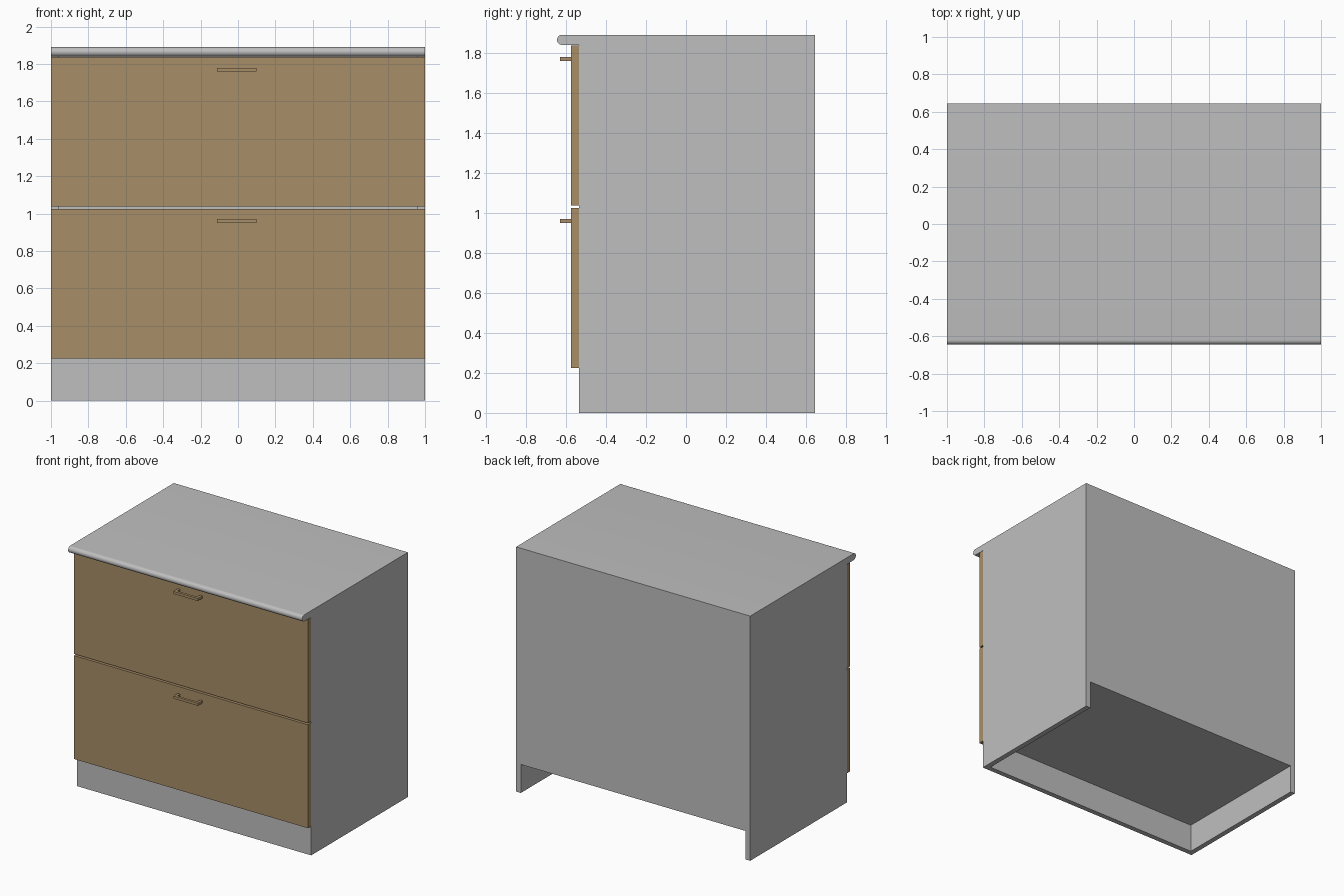
import bpy, bmesh, math
from mathutils import Vector

if "Cube" in bpy.data.objects:
    bpy.data.objects.remove(bpy.data.objects["Cube"])


def material(name, color):
    m = bpy.data.materials.new(name)
    m.diffuse_color = (*color, 1)
    m.use_nodes = True
    m.node_tree.nodes["Principled BSDF"].inputs["Base Color"].default_value = m.diffuse_color
    return m


GREY = material("light_grey", (0.52, 0.52, 0.52))
WOOD = material("tan_wood", (0.39, 0.27, 0.138))


def prism(name, points, depth, mat):
    """Extrude a closed 3D outline along a vector."""
    bm = bmesh.new()
    face = bm.faces.new([bm.verts.new(p) for p in points])
    ext = bmesh.ops.extrude_face_region(bm, geom=[face])
    moved = [g for g in ext["geom"] if isinstance(g, bmesh.types.BMVert)]
    bmesh.ops.translate(bm, verts=moved, vec=Vector(depth))
    bmesh.ops.recalc_face_normals(bm, faces=bm.faces)
    mesh = bpy.data.meshes.new(name)
    bm.to_mesh(mesh)
    bm.free()
    mesh.materials.append(mat)
    ob = bpy.data.objects.new(name, mesh)
    bpy.context.collection.objects.link(ob)
    return ob


def box(name, x, y, z, mat):
    pts = [(x[0], y[0], z[0]), (x[1], y[0], z[0]), (x[1], y[1], z[0]), (x[0], y[1], z[0])]
    return prism(name, pts, (0, 0, z[1] - z[0]), mat)


T = 0.04                      # panel thickness
FRONT, BACK = -0.535, 0.645   # carcass depth
BASE, UNDER, TOP = 0.22, 1.84, 1.89

# Carcass, hollow below the bottom panel and open behind the drawer fronts
box("left_side", (-1, -1 + T), (FRONT, BACK), (0, UNDER), GREY)
box("right_side", (1 - T, 1), (FRONT, BACK), (0, UNDER), GREY)
box("back_panel", (-1 + T, 1 - T), (BACK - T, BACK), (BASE, UNDER), GREY)
box("bottom_panel", (-1 + T, 1 - T), (FRONT, BACK - T), (BASE, BASE + T), GREY)
box("plinth", (-1 + T, 1 - T), (FRONT, FRONT + T), (0, BASE), GREY)

# Countertop with a half-round front edge
r = (TOP - UNDER) / 2
outline = [(-1, BACK, UNDER), (-1, BACK, TOP)]
for i in range(17):
    a = math.pi / 2 + math.pi * i / 16
    outline.append((-1, -BACK + r + r * math.cos(a), UNDER + r + r * math.sin(a)))
top = prism("countertop", outline, (2, 0, 0), GREY)
bpy.context.view_layer.objects.active = top
top.select_set(True)
bpy.ops.object.shade_smooth_by_angle(angle=math.radians(30))

# Drawer fronts, each with a U-shaped handle
FACE = FRONT - T
for label, z0, z1, hz in (("lower", 0.225, 1.024, 0.95), ("upper", 1.037, 1.838, 1.759)):
    box(label + "_drawer_front", (-1, 1), (FACE, FRONT), (z0, z1), WOOD)
    x0, x1, y, t = -0.111, 0.098, -0.63, 0.02
    u = [(x0, FACE), (x0, y), (x1, y), (x1, FACE),
         (x1 - t, FACE), (x1 - t, y + t), (x0 + t, y + t), (x0 + t, FACE)]
    prism(label + "_handle", [(px, py, hz) for px, py in u], (0, 0, 0.02), WOOD)
